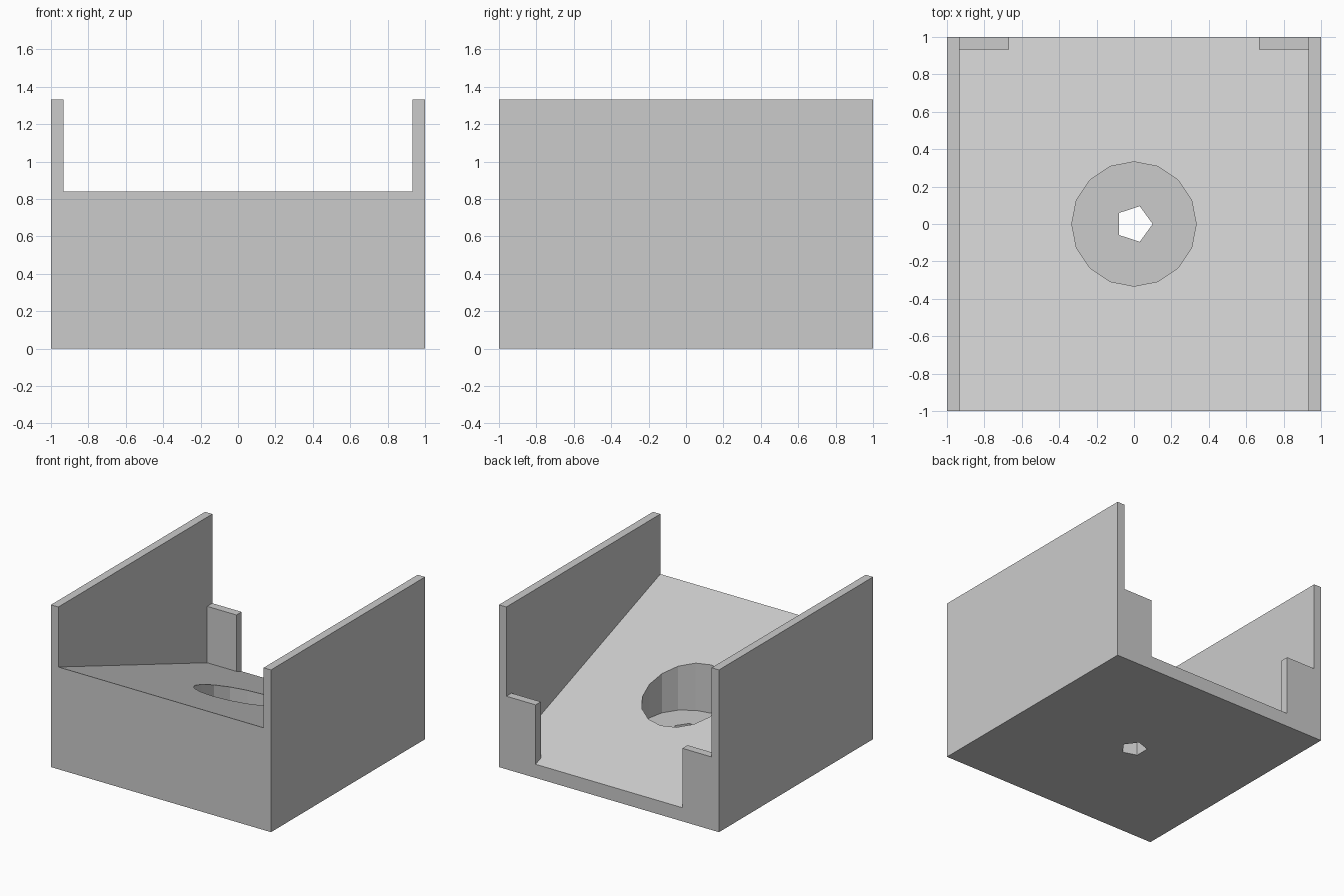
import bpy
import bmesh
import math

cube = bpy.data.objects.get("Cube")
if cube:
    bpy.data.objects.remove(cube, do_unlink=True)

WALL = 0.933     # inner face of side walls and back tabs
TAB_X = 0.667    # inner edge of back tabs
TAB_Z = 0.6      # top of back tabs
HEIGHT = 1.333

grey = bpy.data.materials.new("plain_grey")
grey.use_nodes = True
colour = (0.6, 0.6, 0.6, 1)
grey.diffuse_color = colour
grey.node_tree.nodes["Principled BSDF"].inputs["Base Color"].default_value = colour


def floor_z(y):
    """Height of the sloping floor, which falls 20 degrees to the back."""
    return 0.84 - (y + 1) * math.tan(math.radians(20))


def finish(name, bm):
    bmesh.ops.recalc_face_normals(bm, faces=bm.faces)
    mesh = bpy.data.meshes.new(name)
    bm.to_mesh(mesh)
    bm.free()
    mesh.materials.append(grey)
    obj = bpy.data.objects.new(name, mesh)
    bpy.context.collection.objects.link(obj)
    return obj


def extrude_side_profile(name, points, half_width):
    """Extrude a (y, z) outline evenly across x."""
    bm = bmesh.new()
    face = bm.faces.new([bm.verts.new((-half_width, y, z)) for y, z in points])
    moved = bmesh.ops.extrude_face_region(bm, geom=[face])["geom"]
    verts = [v for v in moved if isinstance(v, bmesh.types.BMVert)]
    bmesh.ops.translate(bm, verts=verts, vec=(2 * half_width, 0, 0))
    return finish(name, bm)


def prism(name, sides, radius, z0, z1):
    """Upright prism with its first corner on +x."""
    bm = bmesh.new()
    ring = [2 * math.pi * i / sides for i in range(sides)]
    face = bm.faces.new([bm.verts.new((radius * math.cos(a), radius * math.sin(a), z0))
                         for a in ring])
    moved = bmesh.ops.extrude_face_region(bm, geom=[face])["geom"]
    verts = [v for v in moved if isinstance(v, bmesh.types.BMVert)]
    bmesh.ops.translate(bm, verts=verts, vec=(0, 0, z1 - z0))
    return finish(name, bm)


def cut(target, cutter):
    cutter.hide_render = True
    mod = target.modifiers.new(cutter.name, 'BOOLEAN')
    mod.operation = 'DIFFERENCE'
    mod.solver = 'EXACT'
    mod.object = cutter
    bpy.context.view_layer.objects.active = target
    bpy.ops.object.modifier_apply(modifier=mod.name)
    bpy.data.objects.remove(cutter, do_unlink=True)


# Solid block
tray = extrude_side_profile(
    "sloped_tray", [(-1, 0), (1, 0), (1, HEIGHT), (-1, HEIGHT)], 1)

# Channel between the walls, stepping over the back tabs
cut(tray, extrude_side_profile("channel_cutter", [
    (-1.2, floor_z(-1.2)), (WALL, floor_z(WALL)), (WALL, TAB_Z),
    (1.2, TAB_Z), (1.2, 1.6), (-1.2, 1.6)], WALL))

# Opening between the back tabs
cut(tray, extrude_side_profile("back_opening_cutter", [
    (0.8, floor_z(0.8)), (1.2, floor_z(1.2)), (1.2, 1.6), (0.8, 1.6)], TAB_X))

# Round pocket with a small through hole
cut(tray, prism("pocket_cutter", 16, 0.333, 0.2, 1.2))
cut(tray, prism("drain_cutter", 5, 0.1, -0.2, 0.4))
